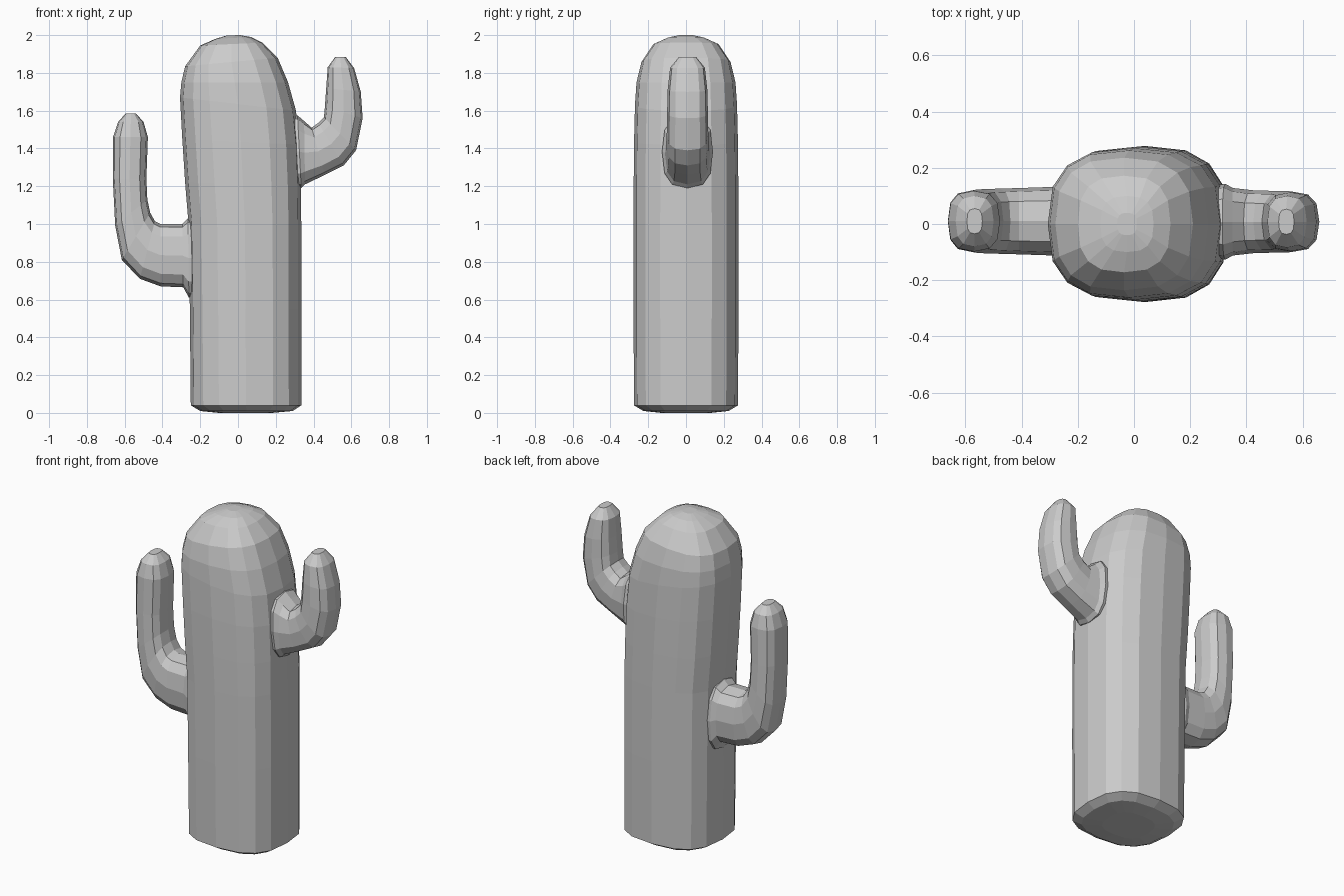
import bpy, bmesh
from math import cos, sin, pi, copysign


def rounded(v, n=2.7):
    return copysign(abs(v) ** (2 / n), v)


def loft(name, rings, sides, y=0.0):
    """Each ring: (left x, left z, right x, right z, half depth in y)."""
    bm = bmesh.new()
    loops = []
    for x0, z0, x1, z1, hy in rings:
        loop = []
        for i in range(sides):
            a = 2 * pi * i / sides
            t = rounded(cos(a))
            s = rounded(sin(a))
            loop.append(bm.verts.new(((x0 + x1) / 2 + (x1 - x0) / 2 * t,
                                      y + hy * s,
                                      (z0 + z1) / 2 + (z1 - z0) / 2 * t)))
        loops.append(loop)
    for a, b in zip(loops, loops[1:]):
        for i in range(sides):
            j = (i + 1) % sides
            bm.faces.new((a[i], a[j], b[j], b[i]))
    bm.faces.new(loops[0])
    bm.faces.new(loops[-1])
    bmesh.ops.recalc_face_normals(bm, faces=bm.faces)
    mesh = bpy.data.meshes.new(name)
    bm.to_mesh(mesh)
    bm.free()
    obj = bpy.data.objects.new(name, mesh)
    bpy.context.collection.objects.link(obj)
    return obj


# Trunk: rounded-square column with a lopsided dome
loft("trunk", [
    (-0.10, 0.00, 0.18, 0.00, 0.13),
    (-0.20, 0.01, 0.29, 0.01, 0.225),
    (-0.25, 0.04, 0.335, 0.04, 0.275),
    (-0.255, 0.55, 0.335, 0.55, 0.278),
    (-0.262, 1.00, 0.335, 1.00, 0.278),
    (-0.28, 1.22, 0.333, 1.20, 0.277),
    (-0.295, 1.45, 0.325, 1.42, 0.275),
    (-0.307, 1.67, 0.307, 1.60, 0.27),
    (-0.30, 1.75, 0.265, 1.75, 0.262),
    (-0.28, 1.835, 0.21, 1.88, 0.236),
    (-0.20, 1.945, 0.13, 1.96, 0.172),
    (-0.12, 1.98, 0.07, 1.99, 0.10),
    (-0.06, 1.998, 0.01, 2.0, 0.04),
], 16)

# Left arm: low elbow, upright tip
loft("left_arm", [
    (-0.18, 1.02, -0.18, 0.62, 0.12),
    (-0.265, 1.03, -0.26, 0.61, 0.132),
    (-0.295, 1.00, -0.29, 0.665, 0.122),
    (-0.41, 1.00, -0.41, 0.67, 0.118),
    (-0.44, 1.015, -0.52, 0.71, 0.116),
    (-0.465, 1.06, -0.615, 0.81, 0.114),
    (-0.48, 1.13, -0.65, 0.99, 0.112),
    (-0.485, 1.24, -0.663, 1.24, 0.11),
    (-0.477, 1.46, -0.662, 1.46, 0.108),
    (-0.50, 1.54, -0.635, 1.54, 0.09),
    (-0.54, 1.585, -0.595, 1.585, 0.045),
], 12, 0.01)

# Right arm: high, short elbow
loft("right_arm", [
    (0.22, 1.58, 0.22, 1.20, 0.12),
    (0.315, 1.575, 0.335, 1.19, 0.135),
    (0.35, 1.545, 0.355, 1.21, 0.12),
    (0.39, 1.51, 0.46, 1.26, 0.112),
    (0.425, 1.535, 0.56, 1.31, 0.11),
    (0.455, 1.565, 0.625, 1.39, 0.11),
    (0.46, 1.62, 0.66, 1.56, 0.108),
    (0.467, 1.72, 0.65, 1.70, 0.105),
    (0.475, 1.83, 0.615, 1.825, 0.092),
    (0.515, 1.885, 0.57, 1.885, 0.045),
], 12, 0.008)
